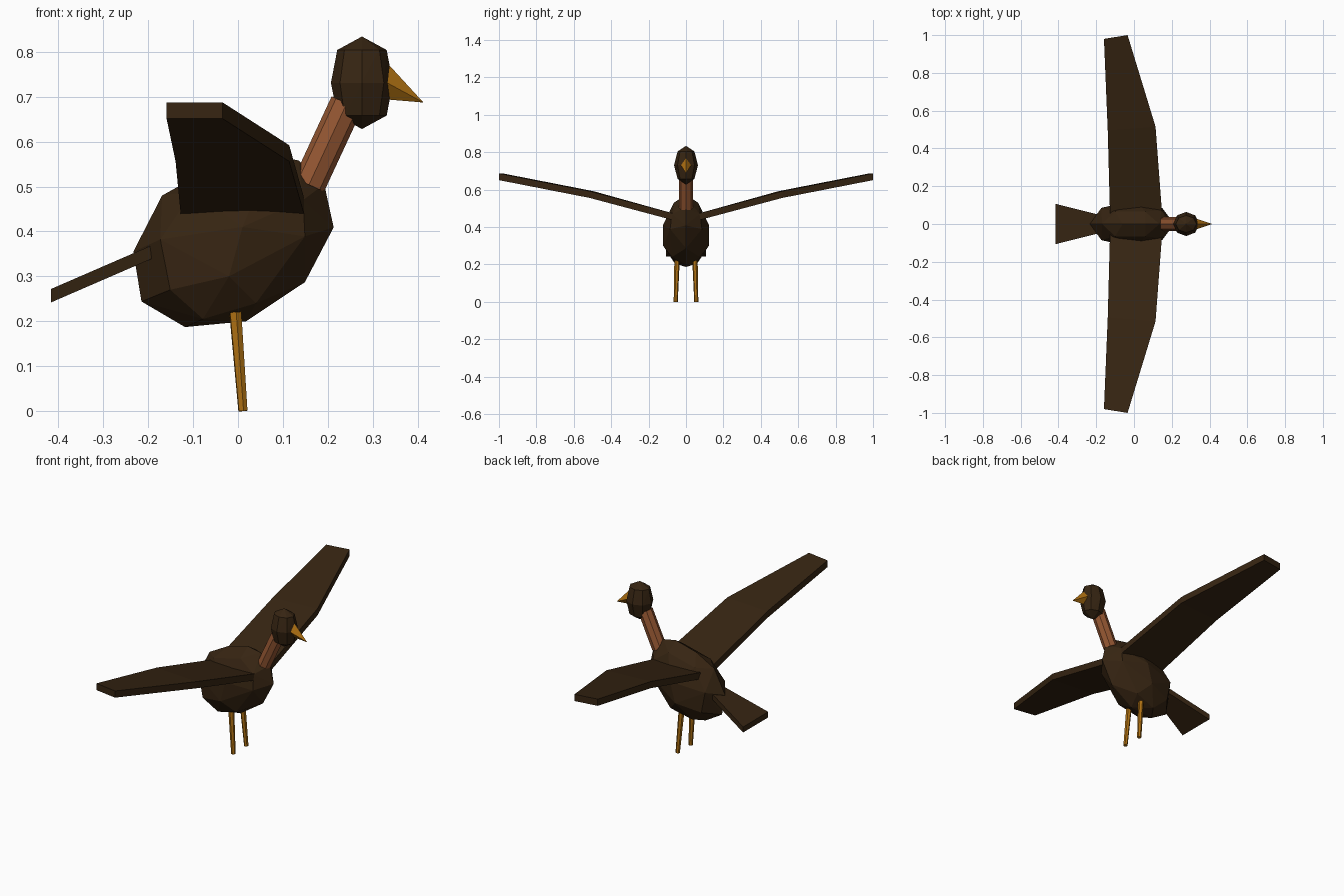
import bpy, bmesh, math
from mathutils import Vector

if "Cube" in bpy.data.objects:
    bpy.data.objects.remove(bpy.data.objects["Cube"])


def material(name, rgb):
    m = bpy.data.materials.new(name)
    m.diffuse_color = (*rgb, 1)
    m.use_nodes = True
    m.node_tree.nodes["Principled BSDF"].inputs["Base Color"].default_value = m.diffuse_color
    return m


BROWN = material("dark brown feathers", (0.037, 0.018, 0.006))
SKIN = material("reddish neck skin", (0.30, 0.095, 0.032))
OCHRE = material("ochre beak and legs", (0.42, 0.16, 0.006))


def finish(name, bm, mat):
    bmesh.ops.recalc_face_normals(bm, faces=bm.faces[:])
    me = bpy.data.meshes.new(name)
    bm.to_mesh(me)
    bm.free()
    me.materials.append(mat)
    ob = bpy.data.objects.new(name, me)
    bpy.context.collection.objects.link(ob)
    return ob


def hull(name, points, mat):
    bm = bmesh.new()
    for p in points:
        bm.verts.new(p)
    r = bmesh.ops.convex_hull(bm, input=bm.verts[:])
    loose = [v for v in bm.verts if not v.link_faces]
    bmesh.ops.delete(bm, geom=loose, context='VERTS')
    bmesh.ops.dissolve_limit(bm, angle_limit=math.radians(2), verts=bm.verts[:], edges=bm.edges[:])
    return finish(name, bm, mat)


def rod(name, a, b, r1, r2, sides, mat):
    a, b = Vector(a), Vector(b)
    bm = bmesh.new()
    bmesh.ops.create_cone(bm, cap_ends=True, segments=sides, radius1=r1, radius2=r2, depth=(b - a).length)
    q = (b - a).to_track_quat('Z', 'Y')
    for v in bm.verts:
        v.co = q @ v.co + (a + b) / 2
    return finish(name, bm, mat)


def slab(name, stations, mat):
    """Flat panel: each station is four corners, joined to the next one."""
    bm = bmesh.new()
    rings = [[bm.verts.new(p) for p in s] for s in stations]
    for r, s in zip(rings, rings[1:]):
        for i in range(4):
            j = (i + 1) % 4
            bm.faces.new((r[i], r[j], s[j], s[i]))
    bm.faces.new(rings[0])
    bm.faces.new(rings[-1])
    return finish(name, bm, mat)


# Body: faceted egg from its centre outline and side points (x, z, half width)
outline = [(-0.233, 0.355), (-0.169, 0.48), (-0.06, 0.54), (0.06, 0.572), (0.135, 0.558), (0.192, 0.505),
           (0.213, 0.409), (0.149, 0.287), (0.018, 0.20), (-0.118, 0.187), (-0.215, 0.244)]
flank = [(-0.173, 0.382, 0.085), (-0.151, 0.27, 0.085), (-0.078, 0.205, 0.06), (0.04, 0.24, 0.075),
         (0.149, 0.389, 0.085), (0.145, 0.47, 0.075), (0.06, 0.53, 0.065), (-0.10, 0.49, 0.065),
         (-0.02, 0.30, 0.122), (0.01, 0.41, 0.123)]
pts = [(x, 0, z) for x, z in outline]
pts += [(x, s * y, z) for x, z, y in flank for s in (-1, 1)]
hull("body", pts, BROWN)

# Head: eight-sided rings (z offset, x radius, y radius)
hp = []
for z, rx, ry in [(0.103, 0, 0), (0.073, 0.055, 0.045), (0, 0.069, 0.064), (-0.073, 0.055, 0.045), (-0.103, 0, 0)]:
    for i in range(8 if rx else 1):
        t = i * math.pi / 4
        hp.append((0.276 + rx * math.cos(t), ry * math.sin(t), 0.731 + z))
hull("head", hp, BROWN)

# Neck and beak
rod("neck", (0.158, 0, 0.504), (0.242, 0, 0.685), 0.037, 0.037, 8, SKIN)
hull("beak", [(0.413, 0, 0.687), (0.335, 0, 0.772), (0.33, 0, 0.694),
              (0.33, 0.028, 0.732), (0.33, -0.028, 0.732)], OCHRE)

# Wings and legs, mirrored: wing stations (y lead, y trail, x lead, x trail, top z)
for side, s in (("left", 1), ("right", -1)):
    st = []
    for yl, yt, xl, xt, z in [(0.05, 0.05, 0.149, -0.127, 0.468), (0.515, 0.495, 0.114, -0.139, 0.592),
                              (1.0, 0.98, -0.034, -0.159, 0.687)]:
        st.append([(xl, s * yl, z), (xt, s * yt, z), (xt, s * yt, z - 0.036), (xl, s * yl, z - 0.036)])
    slab(side + "_wing", st, BROWN)
    rod(side + "_leg", (0.011, s * 0.055, 0.0), (-0.006, s * 0.048, 0.22), 0.011, 0.0145, 6, OCHRE)

# Tail fan
slab("tail", [[(x, w, z), (x, -w, z), (x, -w, z - 0.03), (x, w, z - 0.03)]
              for x, w, z in [(-0.19, 0.05, 0.37), (-0.416, 0.107, 0.272)]], BROWN)
